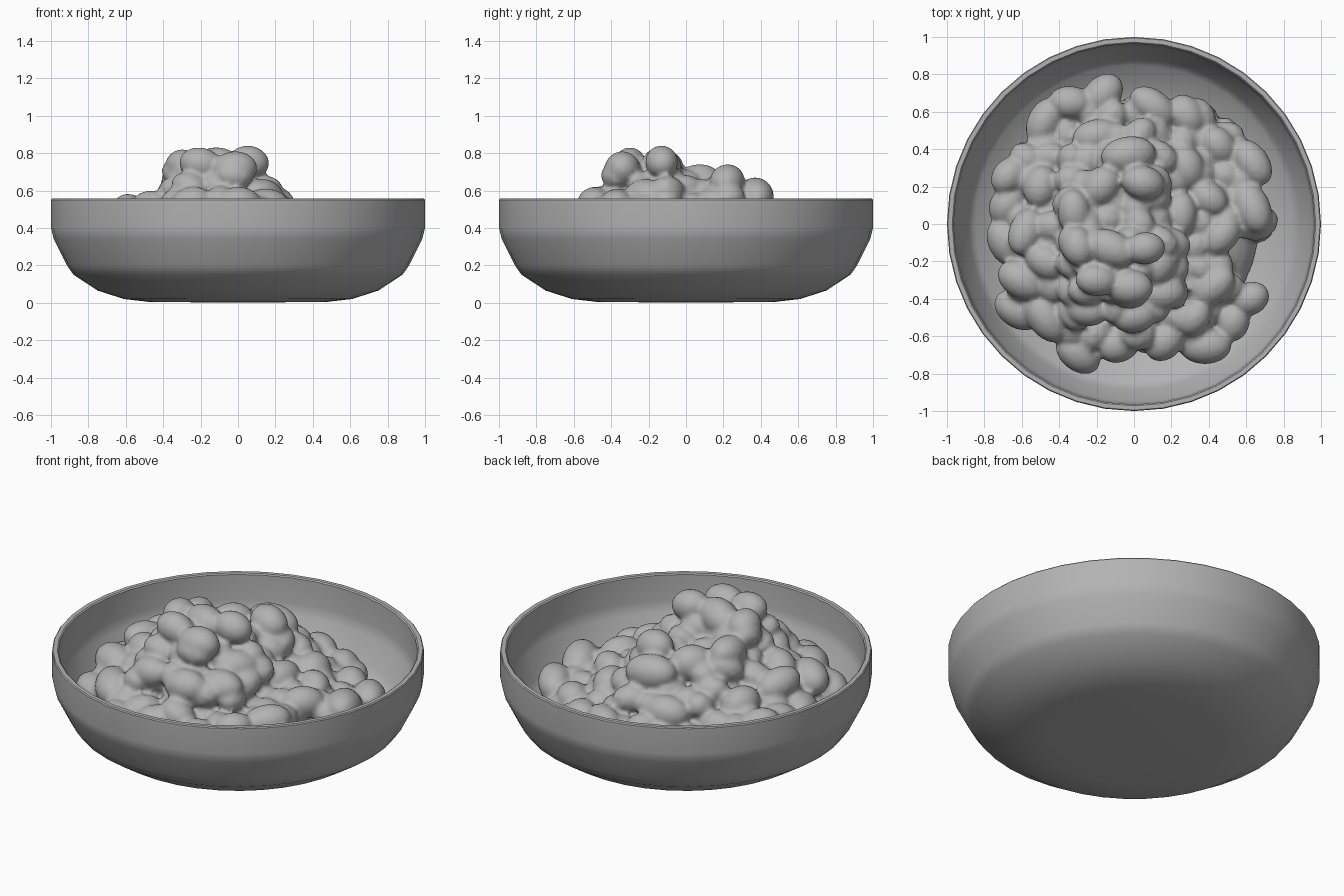
import bpy, bmesh, math, random
from mathutils import Matrix

cube = bpy.data.objects.get("Cube")
if cube:
    bpy.data.objects.remove(cube, do_unlink=True)
random.seed(4)

grey = bpy.data.materials.new("plain grey")
grey.use_nodes = True
colour = (0.45, 0.45, 0.45, 1)
grey.diffuse_color = colour
grey.node_tree.nodes["Principled BSDF"].inputs["Base Color"].default_value = colour


def make_object(name, bm):
    mesh = bpy.data.meshes.new(name)
    bm.to_mesh(mesh)
    bm.free()
    obj = bpy.data.objects.new(name, mesh)
    bpy.context.collection.objects.link(obj)
    mesh.materials.append(grey)
    bpy.ops.object.select_all(action="DESELECT")
    obj.select_set(True)
    bpy.context.view_layer.objects.active = obj
    return obj


def lathe(name, profile, sides):
    bm = bmesh.new()
    verts = [bm.verts.new((r, 0, z)) for r, z in profile]
    edges = [bm.edges.new(pair) for pair in zip(verts, verts[1:])]
    bmesh.ops.spin(bm, geom=verts + edges, axis=(0, 0, 1), cent=(0, 0, 0),
                   angle=math.tau, steps=sides)
    bmesh.ops.remove_doubles(bm, verts=bm.verts, dist=0.0005)
    bmesh.ops.recalc_face_normals(bm, faces=bm.faces)
    return make_object(name, bm)


# Bowl: outside from the base to the rim, then back down the inside
outside = [(0, 0), (0.48, 0.005), (0.61, 0.02), (0.75, 0.065), (0.88, 0.15),
           (0.915, 0.2), (0.985, 0.34), (1, 0.4), (1, 0.55)]
inside = [(0.995, 0.556), (0.972, 0.556), (0.965, 0.55), (0.965, 0.4),
          (0.95, 0.34), (0.885, 0.21), (0.85, 0.17), (0.73, 0.095),
          (0.6, 0.05), (0, 0.035)]
bowl = lathe("bowl", outside + inside, 40)
bpy.ops.object.shade_smooth_by_angle(angle=math.radians(35))
bowl.modifiers.new("even shading", "WEIGHTED_NORMAL").keep_sharp = True

# Heap: plan position and top height of each visible bean
beans = [
    # summit
    (-.3, -.12, .82), (-.2, -.3, .83), (-.02, -.34, .81), (.06, -.13, .84),
    (-.13, -.13, .83), (-.32, .06, .74), (-.18, .2, .7), (.05, .22, .74),
    # shoulders
    (-.03, .37, .67), (.14, -.2, .66), (0, -.49, .62), (-.25, -.46, .62),
    (.25, .05, .53), (-.47, -.2, .6), (-.5, .2, .54), (-.2, .47, .51),
    (.28, .3, .49), (.14, -.37, .61),
    # right skirt
    (.47, -.06, .48), (.63, .09, .45), (.4, .14, .48), (.63, .33, .41),
    (.45, .42, .4), (.42, -.34, .46), (.32, -.5, .45), (.53, -.52, .34),
    (.62, -.4, .36),
    # back skirt
    (.28, .58, .4), (.1, .63, .43), (-.17, .69, .4), (-.34, .65, .42),
    (-.48, .55, .4),
    # left skirt
    (-.67, .26, .48), (-.58, -.04, .58), (-.6, -.3, .54), (-.68, -.1, .44),
    (-.68, .1, .45), (-.47, -.5, .5), (-.62, -.46, .42),
    # front skirt
    (-.3, -.69, .42), (-.08, -.64, .44), (.16, -.63, .42), (.38, -.65, .36),
]
FLOOR = 0.07


def ellipsoid(bm, centre, size, turn=0.0, tilt=0.0, detail=2):
    matrix = (Matrix.Translation(centre) @ Matrix.Rotation(turn, 4, "Z")
              @ Matrix.Rotation(tilt, 4, "Y") @ Matrix.Diagonal((*size, 1)))
    made = bmesh.ops.create_icosphere(bm, subdivisions=detail, radius=1, matrix=matrix)
    for vert in made["verts"]:
        vert.co.z = max(vert.co.z, FLOOR)


def heap_height(x, y):
    """Height of the heap, blended from the nearest beans."""
    total = weights = 0
    for bx, by, top in beans:
        weight = 1 / (math.hypot(x - bx, y - by) + 0.03) ** 4
        total += weight * top
        weights += weight
    return total / weights


bm = bmesh.new()
# Solid core under the beans
ellipsoid(bm, (0, 0, 0.09), (0.67, 0.67, 0.27), detail=4)
ellipsoid(bm, (-0.1, -0.1, 0.15), (0.4, 0.4, 0.5), detail=4)

# Large beans on the surface
for x, y, top in beans:
    wide = random.uniform(0.085, 0.1)
    size = (wide * random.uniform(1.2, 1.55), wide, wide)
    along_edge = math.atan2(y, x) + math.pi / 2
    ellipsoid(bm, (x, y, top - wide), size, along_edge + random.uniform(-0.6, 0.6),
              random.uniform(-0.25, 0.25), detail=3)

# Smaller beans packed between and beneath them
step = 0.115
for i in range(-6, 7):
    for j in range(-6, 7):
        x = i * step + random.uniform(-0.03, 0.03)
        y = j * step + random.uniform(-0.03, 0.03)
        if math.hypot(x, y) > 0.68 or (x > 0.53 and -0.36 < y < -0.12):
            continue
        z = heap_height(x, y) - random.uniform(0.12, 0.17)
        while z > FLOOR:
            ellipsoid(bm, (x, y, z), (0.11, 0.085, 0.08),
                      random.uniform(0, math.pi), random.uniform(-0.5, 0.5))
            z -= 0.13

heap = make_object("bean_heap", bm)
# Fuse the beans into one softly creased skin
remesh = heap.modifiers.new("fuse", "REMESH")
remesh.mode = "VOXEL"
remesh.voxel_size = 0.014
remesh.use_smooth_shade = True
soften = heap.modifiers.new("soften", "SMOOTH")
soften.factor = 0.5
soften.iterations = 3
bpy.ops.object.shade_smooth()
